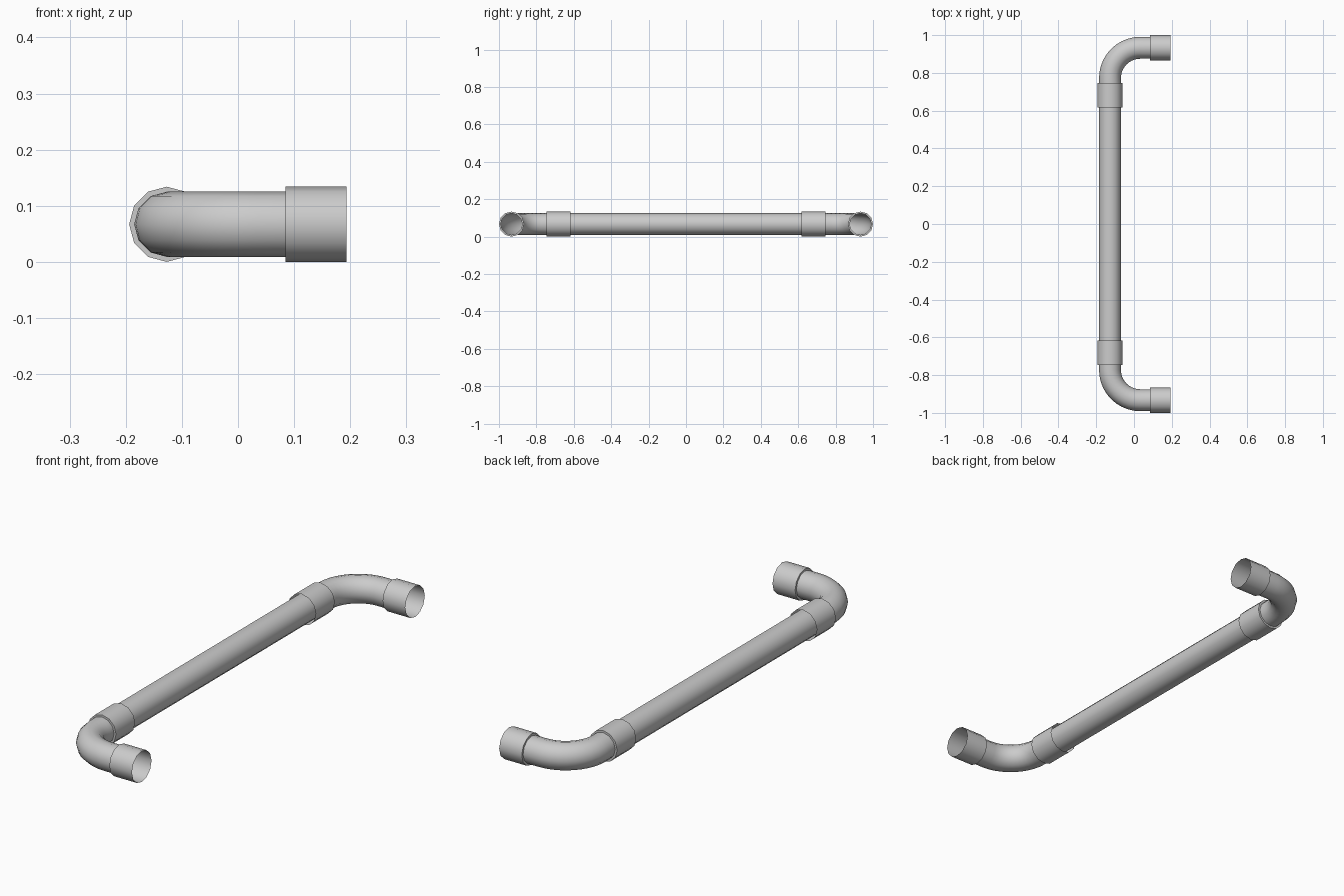
import bpy, bmesh
from math import sin, cos, pi, radians

if "Cube" in bpy.data.objects:
    bpy.data.objects.remove(bpy.data.objects["Cube"])

SIDES = 12
R_PIPE, R_SOCKET = 0.058, 0.067
PX, EY, Z = -0.127, 0.933, 0.067      # pipe axis x, end axis y, height
BEND = 0.16


def sweep(name, stations):
    """Open tube through stations (x, y, heading angle, radius) in the level plane."""
    bm = bmesh.new()
    rings = []
    for x, y, a, r in stations:
        ring = []
        for i in range(SIDES):
            t = 2 * pi * i / SIDES
            s = r * cos(t)
            ring.append(bm.verts.new((x - sin(a) * s, y + cos(a) * s, Z + r * sin(t))))
        rings.append(ring)
    for p, q in zip(rings, rings[1:]):
        for i in range(SIDES):
            j = (i + 1) % SIDES
            bm.faces.new((p[i], p[j], q[j], q[i]))
    bmesh.ops.recalc_face_normals(bm, faces=bm.faces)
    me = bpy.data.meshes.new(name)
    bm.to_mesh(me)
    bm.free()
    ob = bpy.data.objects.new(name, me)
    bpy.context.collection.objects.link(ob)
    bpy.ops.object.select_all(action='DESELECT')
    ob.select_set(True)
    bpy.context.view_layer.objects.active = ob
    bpy.ops.object.shade_smooth_by_angle(angle=radians(40))
    return ob


# Long straight pipe, ends tucked into the sockets
sweep("straight_pipe", [(PX, -0.74, pi / 2, R_PIPE), (PX, 0.74, pi / 2, R_PIPE)])

# Elbow fitting: open socket, step, bend, step, open socket
cx, cy = PX + BEND, EY - BEND
up = pi / 2
path = [(PX, 0.617, up, R_SOCKET), (PX, 0.747, up, R_SOCKET), (PX, 0.747, up, R_PIPE)]
STEPS = 10
for k in range(STEPS + 1):
    a = up * (1 - k / STEPS)
    path.append((cx - BEND * sin(a), cy + BEND * cos(a), a, R_PIPE))
path += [(0.085, EY, 0, R_PIPE), (0.085, EY, 0, R_SOCKET), (0.193, EY, 0, R_SOCKET)]
elbow = sweep("elbow_fitting", path)

# Matching elbow at the other end
mirror = elbow.modifiers.new("mirror", 'MIRROR')
mirror.use_axis = (False, True, False)
mirror.use_mirror_merge = False
